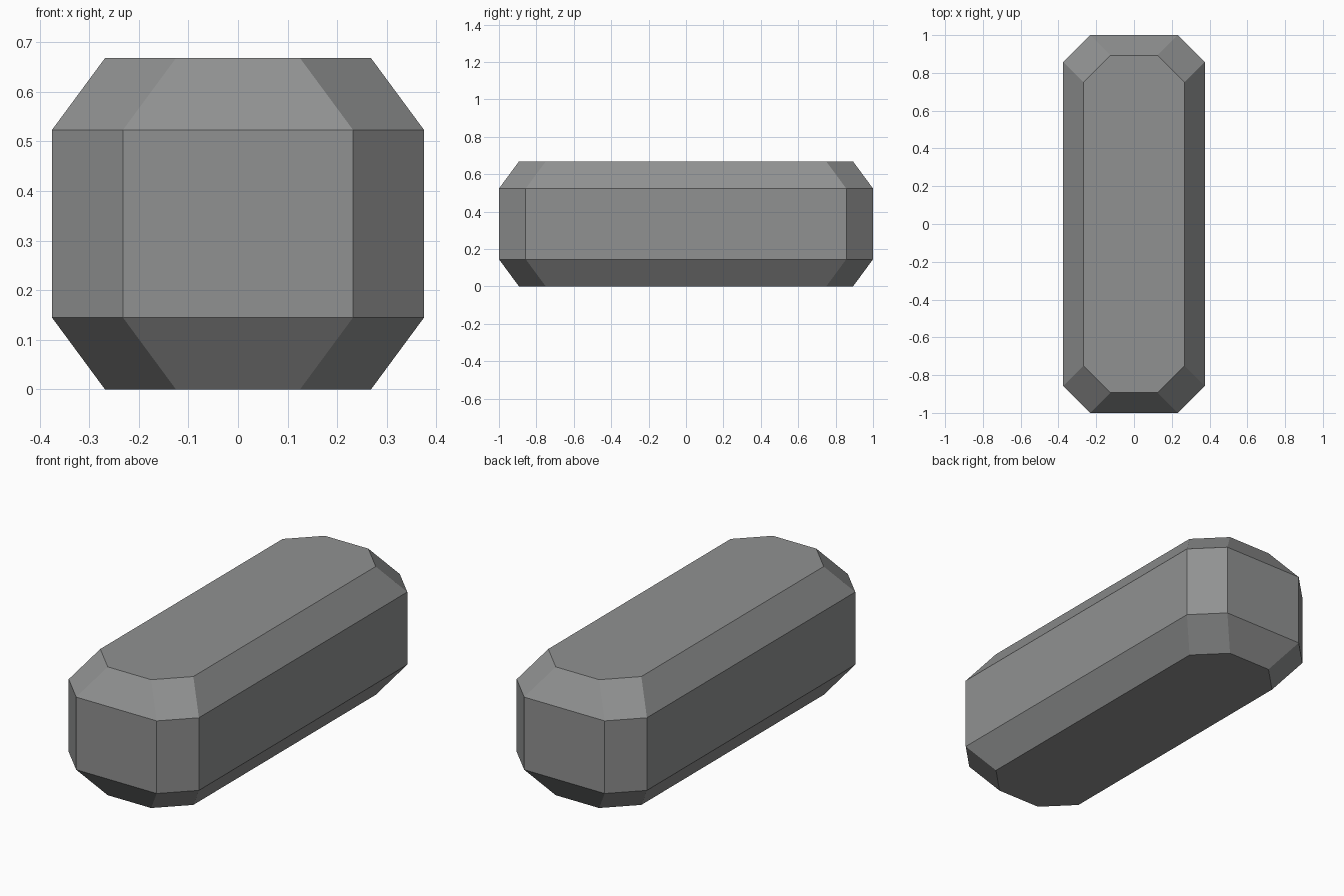
import bpy, bmesh

if "Cube" in bpy.data.objects:
    bpy.data.objects.remove(bpy.data.objects["Cube"])

# One flat grey
grey = bpy.data.materials.new("stone_grey")
grey.diffuse_color = (0.28, 0.285, 0.285, 1)
grey.use_nodes = True
grey.node_tree.nodes["Principled BSDF"].inputs["Base Color"].default_value = grey.diffuse_color

CUT = 0.143     # corner cut seen from above
INSET = 0.107   # how far the top and bottom rims step in


def octagon(hx, hy):
    """Rectangle outline with cut corners, counter-clockwise."""
    a, b = hx - CUT, hy - CUT
    return [(hx, -b), (hx, b), (a, hy), (-a, hy),
            (-hx, b), (-hx, -b), (-a, -hy), (a, -hy)]


# Chamfered bar: stacked octagon rings joined by quads
bm = bmesh.new()
rings = []
for z, step in ((0, INSET), (0.145, 0), (0.523, 0), (0.668, INSET)):
    outline = octagon(0.375 - step, 1.0 - step)
    rings.append([bm.verts.new((x, y, z)) for x, y in outline])
for low, high in zip(rings, rings[1:]):
    for i in range(8):
        j = (i + 1) % 8
        bm.faces.new((low[i], low[j], high[j], high[i]))
bm.faces.new(rings[0][::-1])
bm.faces.new(rings[-1])

mesh = bpy.data.meshes.new("chamfered_bar")
bm.to_mesh(mesh)
bm.free()
mesh.materials.append(grey)
bar = bpy.data.objects.new("chamfered_bar", mesh)
bpy.context.collection.objects.link(bar)
